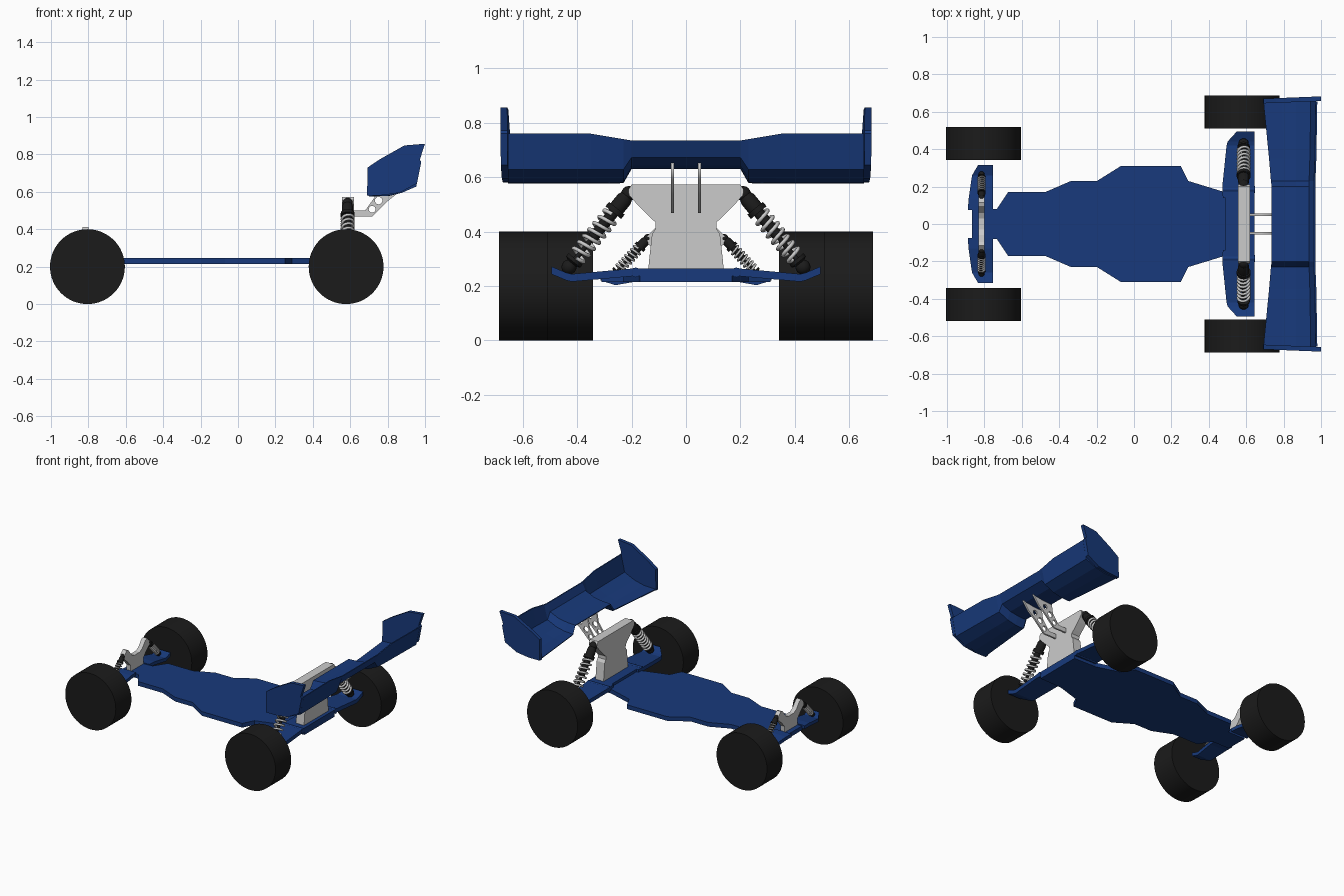
import bpy, bmesh
from math import sin, cos, pi
from mathutils import Vector, Matrix

if "Cube" in bpy.data.objects:
    bpy.data.objects.remove(bpy.data.objects["Cube"])


def material(name, rgb):
    m = bpy.data.materials.new(name)
    m.diffuse_color = (*rgb, 1)
    m.use_nodes = True
    m.node_tree.nodes["Principled BSDF"].inputs["Base Color"].default_value = m.diffuse_color
    return m


BLUE = material("blue", (0.009, 0.042, 0.2))
BLACK = material("black", (0.011, 0.011, 0.011))
SILVER = None


def add(name, mesh, mat, matrix=None):
    ob = bpy.data.objects.new(name, mesh)
    bpy.context.collection.objects.link(ob)
    if mat:
        mesh.materials.append(mat)
    if matrix:
        mesh.transform(matrix)
    return ob


def loft(name, rings, mat, smooth=False, matrix=None):
    """Skin equal-length closed rings and cap both ends."""
    bm = bmesh.new()
    vs = [[bm.verts.new(p) for p in r] for r in rings]
    n = len(vs[0])
    for a, b in zip(vs, vs[1:]):
        for i in range(n):
            bm.faces.new((a[i], a[(i + 1) % n], b[(i + 1) % n], b[i]))
    bm.faces.new(vs[0])
    bm.faces.new(vs[-1])
    bmesh.ops.recalc_face_normals(bm, faces=bm.faces)
    me = bpy.data.meshes.new(name)
    bm.to_mesh(me)
    bm.free()
    ob = add(name, me, mat, matrix)
    if smooth:
        bpy.ops.object.select_all(action='DESELECT')
        ob.select_set(True)
        bpy.context.view_layer.objects.active = ob
        bpy.ops.object.shade_smooth_by_angle()
    return ob


def turned(name, profile, mat, matrix, n=24):
    """Body of revolution about local z from (radius, z) pairs."""
    rings = [[(r * cos(2 * pi * i / n), r * sin(2 * pi * i / n), z) for i in range(n)]
             for r, z in profile]
    return loft(name, rings, mat, True, matrix)


def curve_mesh(name, splines, mat, matrix, cyclic, dims='3D', bevel=0.0, extrude=0.0):
    cu = bpy.data.curves.new(name, 'CURVE')
    cu.dimensions = dims
    cu.bevel_depth, cu.bevel_resolution, cu.extrude = bevel, 2, extrude
    cu.use_fill_caps = dims == '3D'
    if dims == '2D':
        cu.fill_mode = 'BOTH'
    for pts in splines:
        sp = cu.splines.new('POLY')
        sp.points.add(len(pts) - 1)
        sp.use_cyclic_u = cyclic
        for p, co in zip(sp.points, pts):
            p.co = (*co, 1)
    tmp = bpy.data.objects.new(name + "_tmp", cu)
    bpy.context.collection.objects.link(tmp)
    dg = bpy.context.evaluated_depsgraph_get()
    me = bpy.data.meshes.new_from_object(tmp.evaluated_get(dg))
    bpy.data.objects.remove(tmp)
    return add(name, me, mat, matrix)


def mirrored(half):
    """Close a half outline given as (along, across) by mirroring across = 0."""
    return half + [(a, -b) for a, b in reversed(half)]


def shock(name, top, bottom, r, turns=7):
    """Damper with ball ends, body, shaft, spring seat and coil spring."""
    top, bottom = Vector(top), Vector(bottom)
    d = bottom - top
    L = d.length
    M = Matrix.Translation(top) @ d.to_track_quat('Z', 'Y').to_matrix().to_4x4()
    for end, z in (("upper", 0), ("lower", L)):
        ball = [(r * 0.75 * sin(pi * (k + .1) / 8.2), z - r * 0.75 * cos(pi * (k + .1) / 8.2))
                for k in range(9)]
        turned(f"{name}_{end}_ball", ball, BLACK, M, 16)
    turned(name + "_body", [(r * .55, 0), (r * .8, L * .08), (r * .8, L * .2), (r, L * .2),
                            (r, L * .26), (r * .55, L * .26), (r * .55, L * .6),
                            (r * .25, L * .6), (r * .25, L * .89), (r * .9, L * .89),
                            (r * .9, L * .93), (r * .4, L * .96)], BLACK, M, 20)
    N = turns * 16
    coil = [(r * .82 * cos(2 * pi * i / 16), r * .82 * sin(2 * pi * i / 16),
             L * (.28 + .6 * i / N)) for i in range(N + 1)]
    spring = curve_mesh(name + "_spring", [coil], SILVER, M, False, bevel=r * .2)
    for p in spring.data.polygons:
        p.use_smooth = True


# chassis plate
half = [(-.866, .08), (-.733, .08), (-.674, .17), (-.476, .17), (-.337, .23), (-.198, .23),
        (-.07, .31), (.25, .31), (.29, .23), (.47, .175), (.645, .17)]
outline = mirrored(half)
loft("chassis", [[(x, y, z) for x, y in outline] for z in (.215, .245)], BLUE)

# rear bulkhead under the shock tower
loft("rear_bulkhead", [[(x, y, z) for y, z in mirrored_yz] for x in (.49, .645)
     for mirrored_yz in [[(-.15, .24), (.15, .24), (.15, .264), (-.15, .264)]]], BLUE)

# shock towers
rear_half = [(.245, .14), (.30, .135), (.39, .125), (.41, .112), (.435, .113), (.455, .135),
             (.495, .175), (.535, .21), (.555, .212), (.573, .2)]
front_half = [(.235, .07), (.29, .075), (.325, .105), (.355, .14), (.385, .142),
              (.412, .115), (.405, .095), (.36, .06), (.345, .03)]
for name, h, x0, x1 in (("rear_shock_tower", rear_half, .556, .62),
                        ("front_shock_tower", front_half, -.832, -.8)):
    loft(name, [[(x, y, z) for z, y in mirrored(h)] for x in (x0, x1)], SILVER)

# suspension arms as (y, x0, x1, mid z)
rear_arm = [(.14, .475, .645, .25), (.2, .472, .645, .25), (.42, .495, .645, .23),
            (.44, .5, .645, .235), (.495, .55, .645, .258)]
front_arm = [(.075, -.888, -.754, .24), (.13, -.885, -.754, .238), (.26, -.866, -.754, .215),
             (.315, -.834, -.754, .233)]
ROT_Y = Matrix.Rotation(pi / 2, 4, 'Y')
ROT_X = Matrix.Rotation(pi / 2, 4, 'X')
for s, side in ((1, "left"), (-1, "right")):
    for name, arm, t in (("rear_arm", rear_arm, .014), ("front_arm", front_arm, .012)):
        loft(f"{name}_{side}", [[(x0, s * y, z - t), (x1, s * y, z - t),
                                 (x1, s * y, z + t), (x0, s * y, z + t)]
                                for y, x0, x1, z in arm], BLUE)
    # hinge barrel
    turned(f"rear_hinge_{side}", [(.018, 0), (.018, .17)], BLUE,
           Matrix.Translation((.476, s * .185, .25)) @ ROT_Y, 12)

    # wheels
    for name, x, y in (("front_wheel", -.805, .43), ("rear_wheel", .578, .598)):
        turned(f"{name}_{side}", [(.2, -.0885), (.2, .0885)], BLACK,
               Matrix.Translation((x, s * y, .2)) @ ROT_X, 64)

    # shocks
    shock(f"rear_shock_{side}", (.586, s * .21, .54), (.586, s * .43, .27), .037)
    shock(f"front_shock_{side}", (-.815, s * .14, .375), (-.815, s * .265, .242), .022)

    # wing mount plates with two holes
    plate = [(.615, .468), (.717, .468), (.80, .55), (.85, .59), (.9, .66), (.86, .648),
             (.74, .636), (.73, .57), (.68, .5), (.615, .5)]
    holes = [[(cx + r * cos(2 * pi * i / 20), cz + r * sin(2 * pi * i / 20)) for i in range(20)]
             for cx, cz, r in ((.717, .507, .018), (.752, .553, .02), (.795, .596, .016))]
    curve_mesh(f"wing_mount_{side}", [[(x, z, 0) for x, z in ps] for ps in [plate] + holes],
               SILVER, Matrix.Translation((0, s * .05, 0)) @ ROT_X, True, '2D', extrude=.006)

    # wing end plates
    fin = [(.69, .58), (.693, .73), (.76, .775), (.89, .848), (1.0, .857), (.972, .772),
           (.98, .76), (.957, .645), (.866, .596), (.78, .582)]
    loft(f"wing_end_plate_{side}", [[(x, s * (y + .012 * (x - .69) / .3), z) for x, z in fin]
                                    for y in (.645, .67)], BLUE)

# rear wing: (x, z) sections at stations across the span
tip = [(.692, .588), (.79, .59), (.866, .606), (.945, .64), (.972, .76)]
mid = [(.722, .588), (.80, .59), (.866, .606), (.94, .64), (.967, .76)]
step = [(.732, .59), (.80, .593), (.866, .608), (.936, .64), (.962, .74)]
centre = [(.736, .642), (.80, .645), (.866, .655), (.936, .685), (.962, .735)]
stations = [(.655, tip), (.35, mid), (.23, step), (.2, centre)]
stations += [(-y, sec) for y, sec in reversed(stations)]
loft("rear_wing", [[(x, y, z) for x, z in sec] +
                   [(x + .008, y, z - (.012 if i < 4 else 0)) for i, (x, z) in
                    reversed(list(enumerate(sec)))]
                   for y, sec in stations], BLUE)
